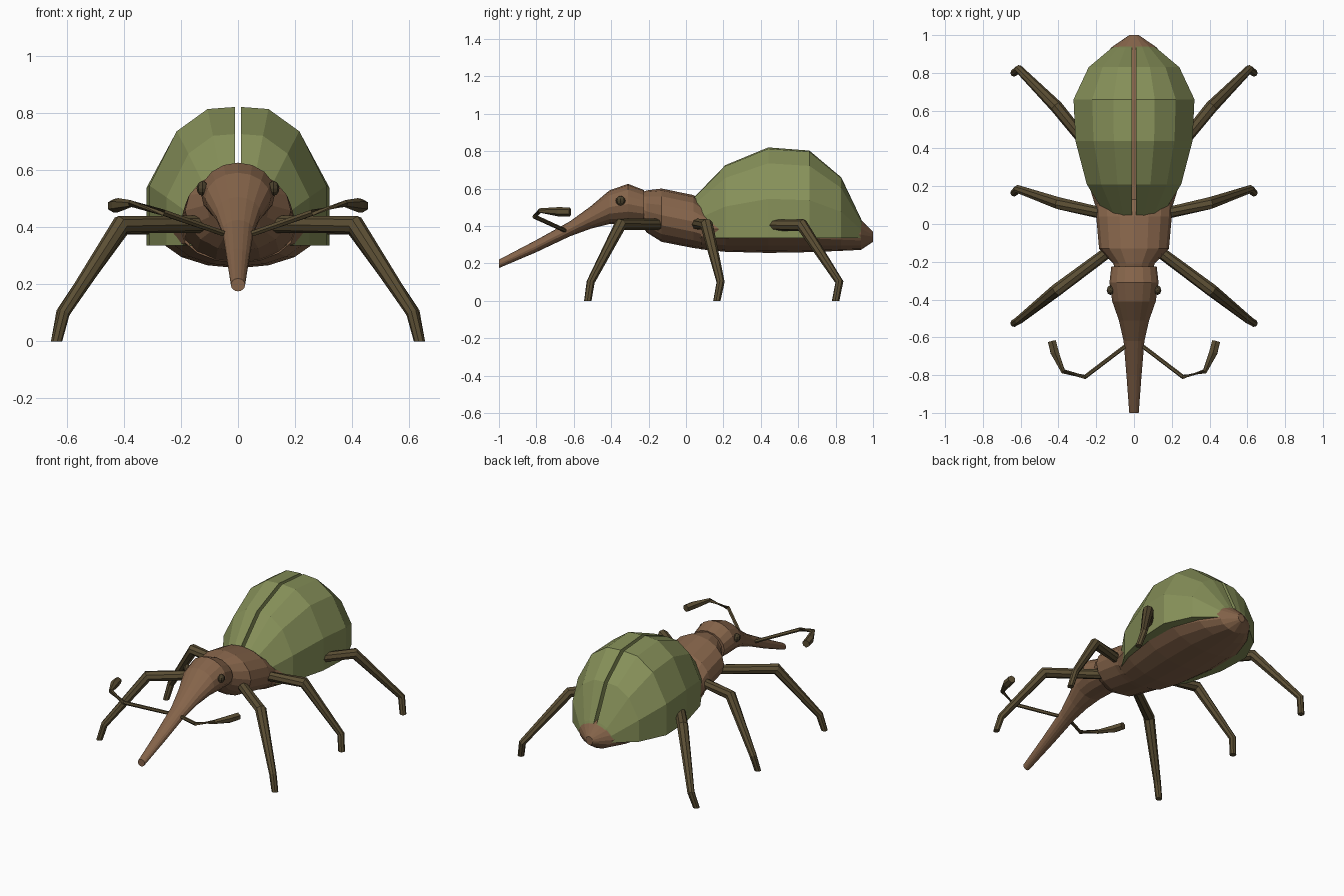
import bpy, bmesh, math
from mathutils import Vector

if "Cube" in bpy.data.objects:
    bpy.data.objects.remove(bpy.data.objects["Cube"], do_unlink=True)


def material(name, rgb):
    m = bpy.data.materials.new(name)
    m.use_nodes = True
    m.diffuse_color = (*rgb, 1)
    bsdf = m.node_tree.nodes["Principled BSDF"]
    bsdf.inputs["Base Color"].default_value = (*rgb, 1)
    bsdf.inputs["Roughness"].default_value = 0.8
    return m


brown = material("body brown", (0.235, 0.127, 0.068))
green = material("wing case green", (0.24, 0.28, 0.10))
olive = material("limb olive brown", (0.105, 0.077, 0.034))
dark = material("eye dark olive", (0.07, 0.052, 0.025))


def loft(name, rings, mat):
    """Skin a list of closed point rings and cap both ends."""
    bm = bmesh.new()
    loops = [[bm.verts.new(p) for p in ring] for ring in rings]
    n = len(loops[0])
    for a, b in zip(loops, loops[1:]):
        for i in range(n):
            j = (i + 1) % n
            bm.faces.new((a[i], a[j], b[j], b[i]))
    bm.faces.new(loops[0])
    bm.faces.new(loops[-1])
    bmesh.ops.recalc_face_normals(bm, faces=bm.faces)
    me = bpy.data.meshes.new(name)
    bm.to_mesh(me)
    bm.free()
    me.materials.append(mat)
    ob = bpy.data.objects.new(name, me)
    bpy.context.collection.objects.link(ob)
    return ob


def oval(y, half_width, low, high, sides=16):
    mid, half = (low + high) / 2, (high - low) / 2
    angles = [math.tau * i / sides for i in range(sides)]
    return [(half_width * math.cos(a), y, mid + half * math.sin(a)) for a in angles]


def limb(name, path, radii, mat, sides=8):
    """Jointed tube with mitred bends; a path ending on the ground is cut level."""
    pts = [Vector(p) for p in path]
    rings = []
    for i, p in enumerate(pts):
        d_in = (p - pts[max(i - 1, 0)]).normalized()
        d_out = (pts[min(i + 1, len(pts) - 1)] - p).normalized()
        t = (d_in + d_out).normalized()
        if p.z == 0:
            t = Vector((0, 0, -1))
        side = t.cross(Vector((-p.y + 0.3, p.x, 0)).normalized())
        u = (side - t * side.dot(t)).normalized()
        v = t.cross(u)
        rings.append([p + radii[i] * (u * math.cos(a) + v * math.sin(a))
                      for a in (math.tau * k / sides for k in range(sides))])
    return loft(name, rings, mat)


# Head with long snout: y, half width, low z, high z
head = [(-1.0, 0.025, 0.175, 0.22), (-0.8, 0.04, 0.26, 0.325),
        (-0.62, 0.055, 0.345, 0.425), (-0.51, 0.08, 0.385, 0.505),
        (-0.41, 0.115, 0.41, 0.59), (-0.31, 0.13, 0.41, 0.625),
        (-0.225, 0.12, 0.41, 0.592)]
loft("head_and_snout", [oval(*r) for r in head], brown)

# Thorax, from the neck back under the wing cases
thorax = [(-0.24, 0.1, 0.41, 0.58), (-0.21, 0.11, 0.365, 0.59),
          (-0.13, 0.185, 0.315, 0.6), (0.04, 0.2, 0.282, 0.565),
          (0.13, 0.205, 0.27, 0.5)]
loft("thorax", [oval(*r) for r in thorax], brown)

# Abdomen, ending in a blunt tip
abdomen = [(0.08, 0.2, 0.275, 0.5), (0.21, 0.24, 0.262, 0.5),
           (0.44, 0.28, 0.256, 0.52), (0.66, 0.27, 0.26, 0.5),
           (0.83, 0.2, 0.267, 0.46), (0.935, 0.12, 0.272, 0.435),
           (1.0, 0.025, 0.315, 0.37)]
loft("abdomen", [oval(*r) for r in abdomen], brown)

# Wing cases: one faceted arch section scaled along the back
FLOOR, GAP = 0.335, 0.011
arch = [(0, 0), (0, 1), (0.32, 0.985), (0.68, 0.825), (1, 0.433), (1, 0)]
case = [(0.04, 0.145, 0.55), (0.21, 0.25, 0.725), (0.44, 0.31, 0.82),
        (0.66, 0.32, 0.803), (0.83, 0.24, 0.66), (0.935, 0.115, 0.44),
        (0.965, 0.04, 0.365)]
for side, s in (("left", 1), ("right", -1)):
    loft(side + "_wing_case",
         [[(s * (GAP + (w - GAP) * u), y, FLOOR + (top - FLOOR) * v)
           for u, v in arch] for y, w, top in case], green)

# Legs: hip, knee, ankle, foot
legs = {
    "front": [(0.1, -0.12, 0.41), (0.41, -0.35, 0.408), (0.61, -0.51, 0.1), (0.635, -0.525, 0)],
    "middle": [(0.14, 0.05, 0.41), (0.4, 0.11, 0.408), (0.615, 0.185, 0.1), (0.635, 0.165, 0)],
    "hind": [(0.22, 0.385, 0.405), (0.41, 0.62, 0.405), (0.61, 0.82, 0.1), (0.635, 0.8, 0)],
}
feeler = [(0.03, -0.635, 0.37), (0.26, -0.81, 0.45), (0.375, -0.78, 0.482),
          (0.42, -0.68, 0.476), (0.435, -0.62, 0.474)]

for side, s in (("left", 1), ("right", -1)):
    for place, path in legs.items():
        limb(f"{side}_{place}_leg", [(s * x, y, z) for x, y, z in path],
             [0.03, 0.034, 0.022, 0.02], olive)
    limb(side + "_antenna", [(s * x, y, z) for x, y, z in feeler],
         [0.011, 0.012, 0.013, 0.025, 0.024], olive, 6)
    # Eye
    bpy.ops.mesh.primitive_uv_sphere_add(segments=8, ring_count=6, radius=0.026,
                                         location=(s * 0.124, -0.35, 0.535))
    eye = bpy.context.object
    eye.name = side + "_eye"
    eye.scale.x = 0.8
    eye.data.materials.append(dark)
